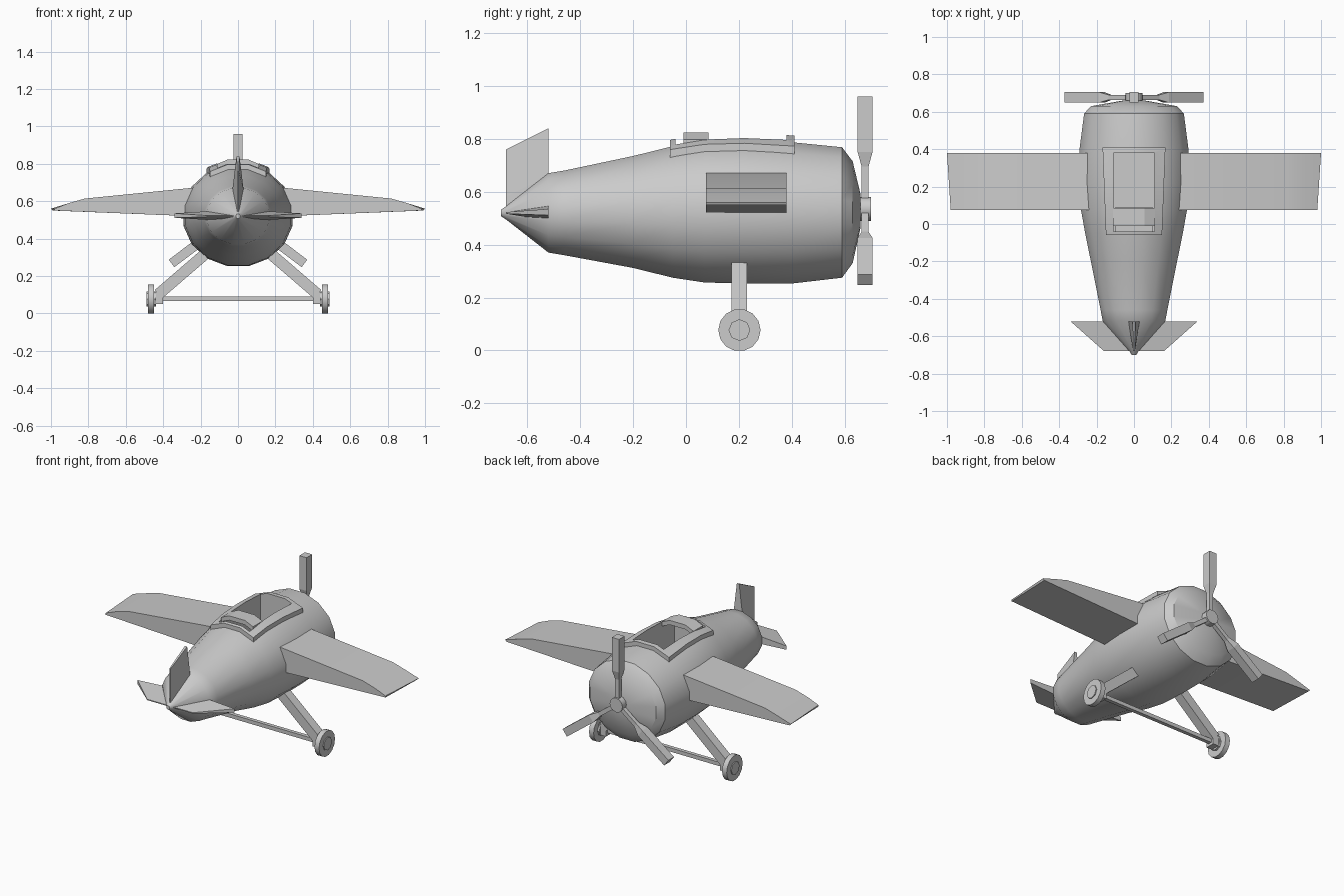
import bpy, bmesh, math
from mathutils import Vector, Matrix

if "Cube" in bpy.data.objects:
    bpy.data.objects.remove(bpy.data.objects["Cube"])


def new_object(name, bm, smooth=True):
    bmesh.ops.recalc_face_normals(bm, faces=bm.faces)
    me = bpy.data.meshes.new(name)
    bm.to_mesh(me)
    bm.free()
    ob = bpy.data.objects.new(name, me)
    bpy.context.collection.objects.link(ob)
    bpy.context.view_layer.objects.active = ob
    if smooth:
        bpy.ops.object.select_all(action='DESELECT')
        ob.select_set(True)
        bpy.ops.object.shade_smooth_by_angle(angle=math.radians(32))
    return ob


def loft(name, rings, smooth=True):
    """Skin a list of equal-length point rings and cap both ends."""
    bm = bmesh.new()
    vs = [[bm.verts.new(p) for p in r] for r in rings]
    n = len(rings[0])
    for a, b in zip(vs, vs[1:]):
        for i in range(n):
            j = (i + 1) % n
            bm.faces.new((a[i], a[j], b[j], b[i]))
    bm.faces.new(vs[0])
    bm.faces.new(vs[-1])
    return new_object(name, bm, smooth)


def box(name, x0, x1, y0, y1, z0, z1):
    return loft(name, [[(x0, y0, z), (x1, y0, z), (x1, y1, z), (x0, y1, z)] for z in (z0, z1)], False)


def cylinder(name, r, depth, sides, centre, axis):
    bm = bmesh.new()
    rot = Vector((0, 0, 1)).rotation_difference(Vector(axis)).to_matrix().to_4x4()
    bmesh.ops.create_cone(bm, cap_ends=True, segments=sides, radius1=r, radius2=r, depth=depth,
                          matrix=Matrix.Translation(centre) @ rot)
    return new_object(name, bm)


def cut(ob, tool, op):
    m = ob.modifiers.new("cut", 'BOOLEAN')
    m.object, m.operation, m.solver = tool, op, 'EXACT'
    bpy.context.view_layer.objects.active = ob
    bpy.ops.object.modifier_apply(modifier=m.name)


# Fuselage sections: y, half width, bottom z, top z
SECTIONS = [(-0.70, 0.012, 0.508, 0.532), (-0.68, 0.025, 0.495, 0.545), (-0.52, 0.17, 0.37, 0.67),
            (-0.46, 0.182, 0.36, 0.68), (-0.20, 0.235, 0.312, 0.735), (-0.05, 0.266, 0.275, 0.772),
            (0.07, 0.288, 0.257, 0.79), (0.22, 0.298, 0.253, 0.795), (0.40, 0.297, 0.253, 0.787),
            (0.59, 0.272, 0.275, 0.768), (0.63, 0.235, 0.33, 0.715), (0.66, 0.06, 0.465, 0.59)]


def section(y, w, lo, hi, grow=0.0, sides=16):
    k = 1 / math.cos(math.pi / sides)
    zc, h = (lo + hi) / 2, (hi - lo) / 2
    return [((w + grow) * math.cos(a), y, zc + (h + grow) * k * math.sin(a))
            for a in ((i + 0.5) * 2 * math.pi / sides for i in range(sides))]


fuselage = loft("fuselage", [section(*s) for s in SECTIONS])

# Cockpit rim: thickened fuselage skin trimmed to a tapered outline
rim = loft("cockpit_rim", [section(*s, grow=0.026) for s in SECTIONS[3:10]])
outline = [(-0.15, -0.06), (0.15, -0.06), (0.168, 0.41), (-0.168, 0.41)]
trim = loft("trim_helper", [[(x, y, z) for x, y in outline] for z in (0.70, 1.0)], False)
cut(rim, trim, 'INTERSECT')
well = box("well_helper", -0.11, 0.11, -0.04, 0.38, 0.55, 1.0)
for body in (fuselage, rim):
    cut(body, well, 'DIFFERENCE')
for helper in (trim, well):
    bpy.data.objects.remove(helper)

# Curved headrest bridging the back of the cockpit
arc = [(-0.112, 0.79), (-0.055, 0.815), (0.055, 0.815), (0.112, 0.79)]
strip = [(x, z + 0.008) for x, z in arc] + [(x, z - 0.02) for x, z in reversed(arc)]
loft("headrest", [[(x, y, z) for x, z in strip] for y in (-0.01, 0.085)], False)

# Seat
box("seat", -0.10, 0.10, -0.04, 0.09, 0.55, 0.62)

WING = [(0.20, 0.675), (0.28, 0.668), (0.82, 0.614), (0.91, 0.588), (1.0, 0.56),
        (0.99, 0.55), (0.30, 0.522), (0.20, 0.52)]
for s, side in ((-1, "left"), (1, "right")):
    # Wing: a front-view profile drawn out along y
    loft(side + "_wing", [[(s * min(x, lim), y, z) for x, z in WING]
                          for y, lim in ((0.075, 0.98), (0.38, 1.0))])
    # Tailplane: wedge, thick at its front edge and the root
    loft(side + "_tailplane",
         [[(s * x, -0.52, 0.523 + t), (s * x, -0.52, 0.523 - t),
           (s * xb, -0.68, 0.52 - 0.003), (s * xb, -0.68, 0.52 + 0.003)]
          for x, xb, t in ((0, 0, 0.033), (0.34, 0.16, 0.012))], False)
    # Landing leg: slanted bar with an axle block
    leg = [(0.19, 0.345), (0.15, 0.30), (0.40, 0.085), (0.445, 0.125)]
    loft(side + "_leg", [[(s * x, y, z) for x, z in leg] for y in (0.172, 0.23)], False)
    box(side + "_axle_block", s * 0.40, s * 0.455, 0.172, 0.23, 0.05, 0.115)
    # Wheel and hub
    cylinder(side + "_wheel", 0.08, 0.032, 14, (s * 0.466, 0.202, 0.077), (1, 0, 0))
    cylinder(side + "_wheel_hub", 0.041, 0.05, 8, (s * 0.463, 0.202, 0.077), (1, 0, 0))

# Axle
box("axle", -0.41, 0.41, 0.189, 0.213, 0.066, 0.09)

# Tail fin: wedge thinning backwards and upwards
loft("tail_fin", [[(-t, -0.52, zf), (t, -0.52, zf), (0.004, -0.68, zb), (-0.004, -0.68, zb)]
                  for t, zf, zb in ((0.034, 0.53, 0.52), (0.03, 0.66, 0.58), (0.008, 0.84, 0.76))], False)

# Propeller hub and three blades
HUB = Vector((0, 0.677, 0.535))
cylinder("propeller_hub", 0.045, 0.045, 12, HUB, (0, 1, 0))
for i, deg in enumerate((0, 127, -127)):
    turn = Matrix.Rotation(math.radians(deg), 3, 'Y')
    length = 0.425 if deg == 0 else 0.445
    rings = []
    for d, w, h in ((0.0, 0.013, 0.013), (0.16, 0.013, 0.013), (0.215, 0.025, 0.028), (length, 0.025, 0.028)):
        rings.append([HUB + turn @ Vector((x, y, d)) for x, y in ((-w, -h), (w, -h), (w, h), (-w, h))])
    loft("propeller_blade_%d" % (i + 1), rings, False)
